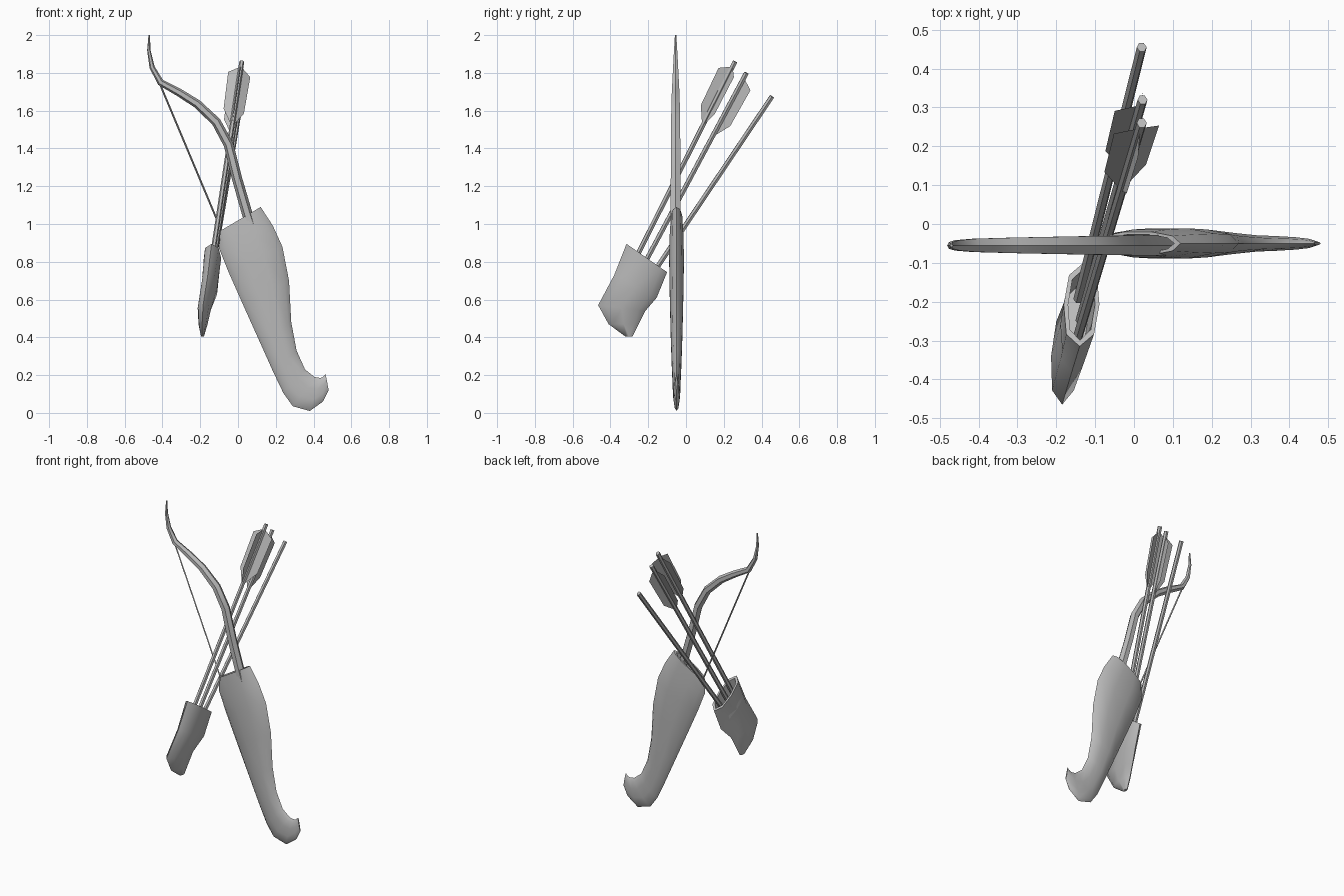
import bpy, bmesh, math
from mathutils import Vector as V

if "Cube" in bpy.data.objects:
    bpy.data.objects.remove(bpy.data.objects["Cube"])

GREY = (0.5, 0.5, 0.5, 1)
mat = bpy.data.materials.new("plain grey")
mat.use_nodes = True
mat.diffuse_color = GREY
mat.node_tree.nodes["Principled BSDF"].inputs["Base Color"].default_value = GREY


def finish(name, bm, smooth=True, solid=True):
    if solid:
        bmesh.ops.recalc_face_normals(bm, faces=bm.faces[:])
    mesh = bpy.data.meshes.new(name)
    bm.to_mesh(mesh)
    bm.free()
    mesh.materials.append(mat)
    ob = bpy.data.objects.new(name, mesh)
    bpy.context.collection.objects.link(ob)
    if smooth:
        bpy.ops.object.select_all(action="DESELECT")
        ob.select_set(True)
        bpy.context.view_layer.objects.active = ob
        bpy.ops.object.shade_smooth_by_angle(angle=math.radians(50))
    return ob


def loft(name, sections, sides):
    """Skin rings; each ring is (one edge, other edge, half thickness vector)."""
    bm = bmesh.new()
    rings = []
    for a, b, t in sections:
        ring = []
        for i in range(sides):
            ang = math.tau * i / sides
            c, s = math.cos(ang), math.sin(ang)
            s = math.copysign(min(1, abs(s) * 1.1), s)
            ring.append(bm.verts.new((a + b) / 2 + (b - a) / 2 * c + t * s))
        rings.append(ring)
    for r, q in zip(rings, rings[1:]):
        for i in range(sides):
            j = (i + 1) % sides
            bm.faces.new((r[i], r[j], q[j], q[i]))
    bm.faces.new(rings[0])
    bm.faces.new(rings[-1])
    return finish(name, bm)


def tube(name, path, radii, sides=6, flat=1.0):
    """Sweep a round section along a path; flat scales it sideways."""
    sections = []
    for i, p in enumerate(path):
        d = (path[min(i + 1, len(path) - 1)] - path[max(i - 1, 0)]).normalized()
        side = d.cross(V((0, 1, 0))).normalized()
        sections.append((p - side * radii[i], p + side * radii[i],
                         d.cross(side) * radii[i] * flat))
    return loft(name, sections, sides)


def hollow(sections, depth):
    """Prepend an inner lining to a list of rings so the mouth is open."""
    a, b, t = sections[0]
    m = (a + b) / 2
    inner = (m + (a - m) * 0.85, m + (b - m) * 0.85, t * 0.75)
    floor = tuple(p + depth for p in inner[:2]) + (inner[2],)
    return [floor, inner] + sections


# Bow limb and string
BOW_Y = -0.055
limb = [(-.47, 2.0, .004), (-.472, 1.92, .009), (-.455, 1.83, .014), (-.41, 1.75, .018),
        (-.31, 1.695, .021), (-.215, 1.635, .023), (-.115, 1.54, .025), (-.05, 1.42, .026),
        (-.005, 1.24, .027), (.05, 1.05, .028), (.1, .9, .028)]
tube("bow_limb", [V((x, BOW_Y, z)) for x, z, r in limb], [r for x, z, r in limb])
tube("bow_string", [V((-.415, BOW_Y, 1.745)), V((-.06, BOW_Y, .9))], [.005] * 2, 4)

# Bow case: left edge, right edge, half thickness
case = [(-.1, .96, .12, 1.09, .03), (-.1, .87, .185, .99, .036), (-.05, .745, .235, .88, .039),
        (.03, .565, .27, .7, .036), (.12, .365, .282, .48, .031), (.185, .22, .31, .33, .026),
        (.24, .105, .355, .23, .021), (.29, .035, .405, .19, .019), (.38, .01, .435, .185, .016),
        (.45, .06, .45, .19, .012), (.48, .12, .464, .205, .004)]
rings = [(V((x0, -.05, z0)), V((x1, -.05, z1)), V((0, t, 0))) for x0, z0, x1, z1, t in case]
loft("bow_case", hollow(rings, V((.06, 0, -.12))), 10)

# Quiver: front edge, back edge, half thickness
quiver = [((-.14, -.315, .895), (-.13, -.1, .745), .046),
          ((-.16, -.38, .73), (-.14, -.155, .61), .041),
          ((-.185, -.465, .57), (-.17, -.215, .54), .036),
          ((-.19, -.41, .47), (-.18, -.25, .47), .024),
          ((-.19, -.322, .405), (-.186, -.283, .405), .008)]
rings = [(V(a), V(b), V((t, 0, 0))) for a, b, t in quiver]
loft("quiver", hollow(rings, V((-.02, -.05, -.1))), 8)

# Arrows with flat vanes at the given angles around the shaft
arrows = [((-.137, -.265, .82), (.02, .26, 1.86), (180, 90, -30)),
          ((-.13, -.22, .79), (.022, .32, 1.8), (180, -80)),
          ((-.135, -.16, .76), (.02, .455, 1.675), ())]
for n, (low, top, angles) in enumerate(arrows, 1):
    low, top = V(low), V(top)
    d = (top - low).normalized()
    tube(f"arrow_shaft_{n}", [low - d * .06, top], [.013] * 2)
    u = (V((1, 0, 0)) - d * d.x).normalized()
    v = u.cross(d) * -1
    v = v if v.z > 0 else -v
    for k, ang in enumerate(angles, 1):
        out = u * math.cos(math.radians(ang)) + v * math.sin(math.radians(ang))
        bm = bmesh.new()
        shape = ((.03, 0), (.07, .063), (.29, .058), (.39, 0))
        bm.faces.new([bm.verts.new(top - d * s + out * w) for s, w in shape])
        finish(f"arrow_{n}_vane_{k}", bm, smooth=False, solid=False)
